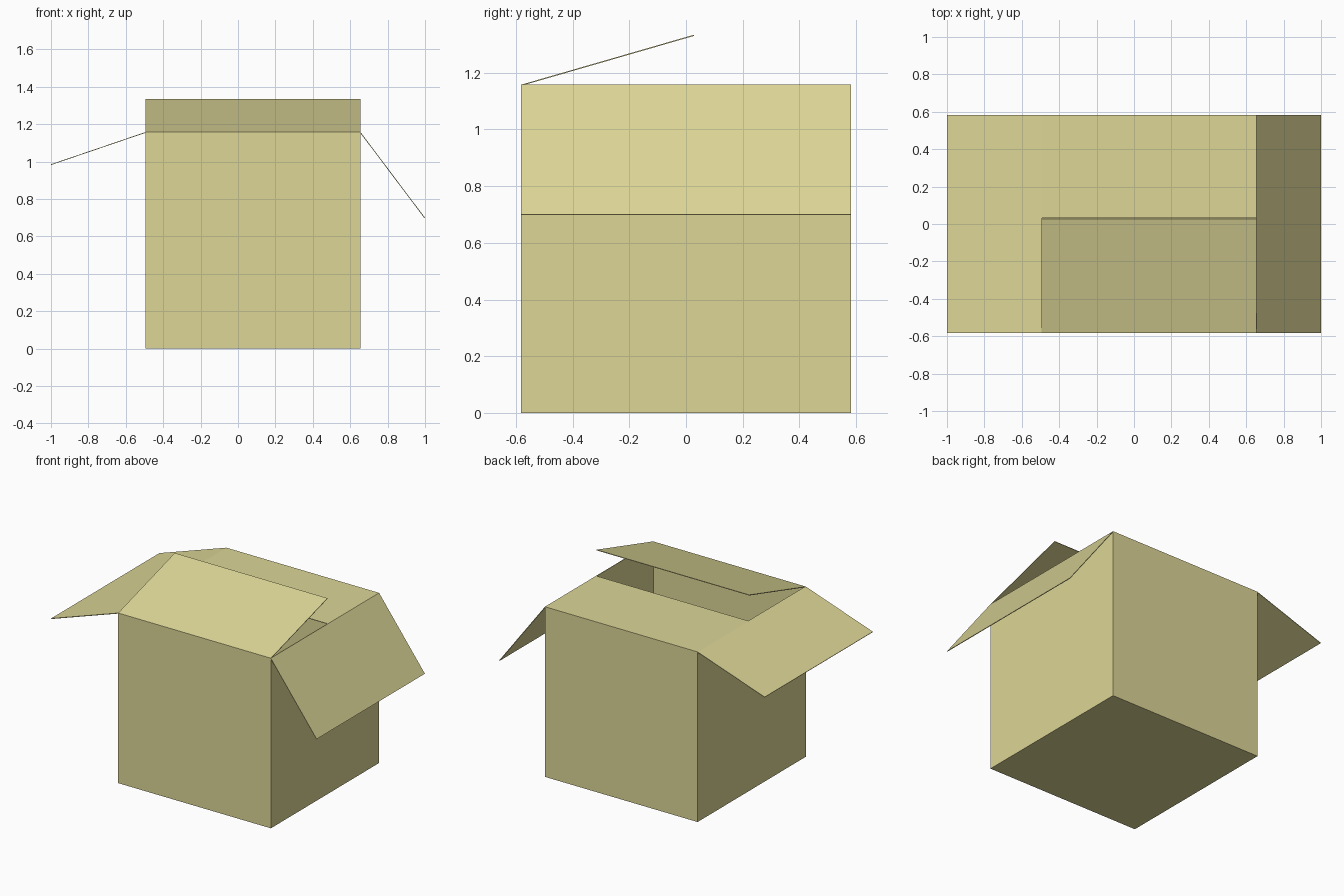
import bpy
import bmesh
from mathutils import Vector

default = bpy.data.objects.get("Cube")
if default:
    bpy.data.objects.remove(default, do_unlink=True)

LEFT, RIGHT = -0.495, 0.655      # x limits of the carton body
FRONT, BACK = -0.582, 0.582      # y limits
TOP = 1.158
THICK = 0.004

card = bpy.data.materials.new("tan cardboard")
card.use_nodes = True
colour = (0.72, 0.67, 0.305, 1)
card.diffuse_color = colour
shader = card.node_tree.nodes["Principled BSDF"]
shader.inputs["Base Color"].default_value = colour
shader.inputs["Roughness"].default_value = 0.9


def add_sheet(name, bm):
    """Turn a surface into a thin cardboard object."""
    mesh = bpy.data.meshes.new(name)
    bm.to_mesh(mesh)
    bm.free()
    mesh.materials.append(card)
    obj = bpy.data.objects.new(name, mesh)
    bpy.context.collection.objects.link(obj)
    solid = obj.modifiers.new("thickness", 'SOLIDIFY')
    solid.thickness = THICK
    solid.offset = -1
    solid.use_even_offset = True
    return obj


def add_flap(name, hinge_a, hinge_b, reach):
    """Flat flap swung out from a hinge line by the reach vector."""
    a, b, r = Vector(hinge_a), Vector(hinge_b), Vector(reach)
    bm = bmesh.new()
    face = bm.faces.new([bm.verts.new(p) for p in (a, b, b + r, a + r)])
    face.normal_update()
    if face.normal.z < 0:
        face.normal_flip()
    return add_sheet(name, bm)


# Carton body: a cube without its top
bm = bmesh.new()
bmesh.ops.create_cube(bm, size=1)
bmesh.ops.scale(bm, vec=(RIGHT - LEFT, BACK - FRONT, TOP), verts=bm.verts)
bmesh.ops.translate(bm, vec=((LEFT + RIGHT) / 2, 0, TOP / 2), verts=bm.verts)
lid = [f for f in bm.faces if f.normal.z > 0.5]
bmesh.ops.delete(bm, geom=lid, context='FACES_ONLY')
add_sheet("carton_body", bm)

# Four flaps hinged on the rim corners
fl, fr = (LEFT, FRONT, TOP), (RIGHT, FRONT, TOP)
bl, br = (LEFT, BACK, TOP), (RIGHT, BACK, TOP)
add_flap("front_flap", fl, fr, (0, 0.609, 0.176))
add_flap("back_flap", bl, br, (0, -0.55, 0))
add_flap("right_flap", fl, bl, (-0.505, 0, -0.172))
add_flap("left_flap", fr, br, (0.345, 0, -0.458))
